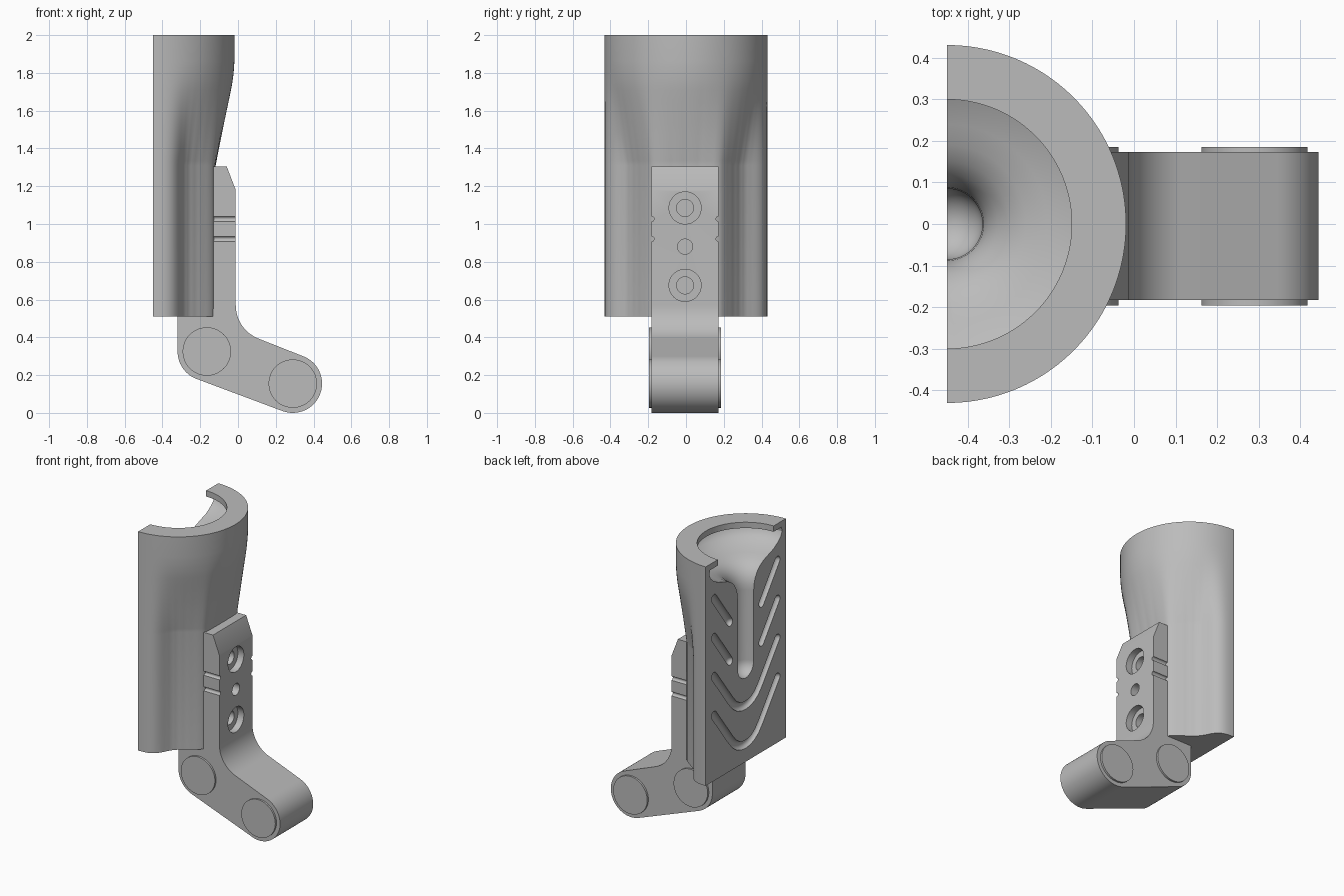
import bpy, bmesh, math
from mathutils import Vector

cube = bpy.data.objects.get("Cube")
if cube:
    bpy.data.objects.remove(cube)

grey = bpy.data.materials.new("plain_grey")
grey.use_nodes = True
COLOUR = (0.5, 0.5, 0.5, 1)
grey.diffuse_color = COLOUR
grey.node_tree.nodes["Principled BSDF"].inputs["Base Color"].default_value = COLOUR

BACK = -0.45      # flat face of the grip
MID_Y = -0.005    # middle of the bracket


def loft(name, rings):
    """Skin closed rings of equal length and cap both ends."""
    bm = bmesh.new()
    loops = [[bm.verts.new(p) for p in ring] for ring in rings]
    for a, b in zip(loops, loops[1:]):
        for i in range(len(a)):
            j = (i + 1) % len(a)
            bm.faces.new((a[i], a[j], b[j], b[i]))
    bm.faces.new(loops[0])
    bm.faces.new(loops[-1])
    bmesh.ops.recalc_face_normals(bm, faces=bm.faces)
    mesh = bpy.data.meshes.new(name)
    bm.to_mesh(mesh)
    bm.free()
    mesh.materials.append(grey)
    ob = bpy.data.objects.new(name, mesh)
    bpy.context.collection.objects.link(ob)
    return ob


def lathe(name, profile, centre, axis, sides=64):
    """Revolve (radius, height) pairs about an axis through centre."""
    turn = Vector(axis).to_track_quat("Z", "Y")
    rings = []
    for r, h in profile:
        angles = [math.tau * i / sides for i in range(sides)]
        rings.append([Vector(centre) + turn @ Vector((r * math.cos(a), r * math.sin(a), h))
                      for a in angles])
    return loft(name, rings)


def round_tube(name, path, radius, sides=20):
    """Tube with round ends along (y, z) points in the flat face."""
    pts = [Vector((BACK, y, z)) for y, z in path]
    first = (pts[0] - pts[1]).normalized()
    last = (pts[-1] - pts[-2]).normalized()
    caps = [math.radians(a) for a in (80, 60, 40, 20)]
    stations = [(pts[0] + first * radius * math.sin(a), radius * math.cos(a)) for a in caps]
    stations += [(p, radius) for p in pts]
    stations += [(pts[-1] + last * radius * math.sin(a), radius * math.cos(a))
                 for a in reversed(caps)]
    rings = []
    for i, (p, r) in enumerate(stations):
        along = (stations[min(i + 1, len(stations) - 1)][0] - stations[max(i - 1, 0)][0]).normalized()
        out = Vector((1, 0, 0))
        side = along.cross(out)
        rings.append([p + r * (math.cos(t) * out + math.sin(t) * side)
                      for t in (math.tau * k / sides for k in range(sides))])
    return loft(name, rings)


def cut(target, cutter):
    cutter.hide_render = True
    mod = target.modifiers.new("cut", "BOOLEAN")
    mod.operation = "DIFFERENCE"
    mod.solver = "EXACT"
    mod.object = cutter
    bpy.context.view_layer.objects.active = target
    bpy.ops.object.modifier_apply(modifier=mod.name)
    bpy.data.objects.remove(cutter)


def smooth(ob, angle=30):
    bpy.ops.object.select_all(action="DESELECT")
    ob.select_set(True)
    bpy.context.view_layer.objects.active = ob
    bpy.ops.object.shade_smooth_by_angle(angle=math.radians(angle))


def interpolate(table, x):
    """Smooth value from a sorted table of (key, value, slope-free) knots."""
    for (a, va), (b, vb) in zip(table, table[1:]):
        if x <= b:
            return va + (vb - va) * (x - a) / (b - a)
    return table[-1][1]


# Half-round grip: round at the top, flat front and scooped sides lower down
SCOOP = [(0, 0.33), (12, 0.337), (20, 0.351), (26, 0.363), (30, 0.366), (34, 0.361),
         (40, 0.351), (48, 0.342), (56, 0.342), (62, 0.353), (67, 0.375), (71, 0.399),
         (75, 0.418), (79, 0.428), (83, 0.431), (90, 0.431)]
BLEND = [(0.51, 1), (1.31, 1), (1.4, 0.82), (1.5, 0.62), (1.6, 0.41), (1.68, 0.24),
         (1.74, 0.12), (1.8, 0.04), (1.86, 0), (2, 0)]
levels = [0.51, 1.31] + [1.31 + 0.55 * i / 22 for i in range(1, 23)] + [2.0]
rings = []
for z in levels:
    blend = interpolate(BLEND, z)
    ring = []
    for deg in range(-90, 91, 2):
        r = 0.431 + (interpolate(SCOOP, abs(deg)) - 0.431) * blend
        a = math.radians(deg)
        ring.append((BACK + r * math.cos(a), r * math.sin(a), z))
    rings.append(ring)
grip = loft("grip", rings)

# Funnel under a lip, running into a round-ended channel
funnel = [(0.3, 2.1), (0.3, 1.96), (0.385, 1.96), (0.39, 1.93), (0.378, 1.9), (0.35, 1.875),
          (0.3, 1.845), (0.24, 1.825), (0.19, 1.808), (0.15, 1.785), (0.12, 1.755),
          (0.1, 1.72), (0.088, 1.68), (0.085, 1.64)]
funnel += [(0.085 * math.cos(a), 1.165 - 0.085 * math.sin(a))
           for a in (math.radians(d) for d in range(0, 90, 11))]
cut(grip, lathe("funnel_cutter", funnel, (BACK, 0, 0), (0, 0, 1), 96))

# Slanted slots, the lower two joined into rounded V shapes
for i in range(4):
    top = 1.75 - 0.265 * i
    if i < 2:
        for s in (-1, 1):
            cut(grip, round_tube("slot_cutter", [(s * 0.34, top), (s * 0.17, top - 0.225)], 0.028))
    else:
        arm = [(0.34, top), (0.16, top - 0.235), (0.12, top - 0.28),
               (0.08, top - 0.307), (0.04, top - 0.321)]
        path = arm + [(0, top - 0.325)] + [(-y, z) for y, z in reversed(arm)]
        cut(grip, round_tube("slot_cutter", path, 0.028))
smooth(grip, 28)


# Bent bracket extruded from its side outline
def arc(cx, cz, r, start, end, steps):
    angles = [math.radians(start + (end - start) * i / steps) for i in range(steps + 1)]
    return [(cx + r * math.cos(a), cz + r * math.sin(a)) for a in angles]


PIVOTS = [(-0.165, 0.325), (0.29, 0.155)]
outline = [(-0.13, 1.305), (-0.06, 1.305), (-0.012, 1.18)]
outline += arc(0.178, 0.57, 0.19, 180, 249.5, 16)
outline += arc(*PIVOTS[1], 0.155, 69.5, -110.5, 32)
outline += arc(*PIVOTS[0], 0.155, -110.5, -180, 14)
outline += [(-0.32, 0.55), (-0.13, 0.55)]
bracket = loft("bracket", [[(x, MID_Y + s * 0.178, z) for x, z in outline] for s in (-1, 1)])

# Screw holes: two stepped, one plain
for z in (1.085, 0.675):
    steps = [(0.085, 0.1), (0.085, -0.045), (0.045, -0.045), (0.045, -0.105)]
    cut(bracket, lathe("screw_hole_cutter", steps, (-0.012, MID_Y, z), (1, 0, 0), 48))
cut(bracket, lathe("pin_hole_cutter", [(0.04, 0.1), (0.04, -0.105)],
                   (-0.012, MID_Y, 0.88), (1, 0, 0), 48))

# Thin notches on both sides
for z in (1.027, 0.921):
    for s in (-1, 1):
        cut(bracket, lathe("notch_cutter", [(0.014, -0.2), (0.014, 0.2)],
                           (-0.07, MID_Y + s * 0.178, z), (1, 0, 0), 16))
smooth(bracket)

# Raised pivot discs
for label, (x, z) in zip(("rear", "front"), PIVOTS):
    disc = lathe(label + "_pivot", [(0.128, -0.191), (0.128, 0.191)],
                 (x, MID_Y, z), (0, 1, 0), 64)
    smooth(disc)
